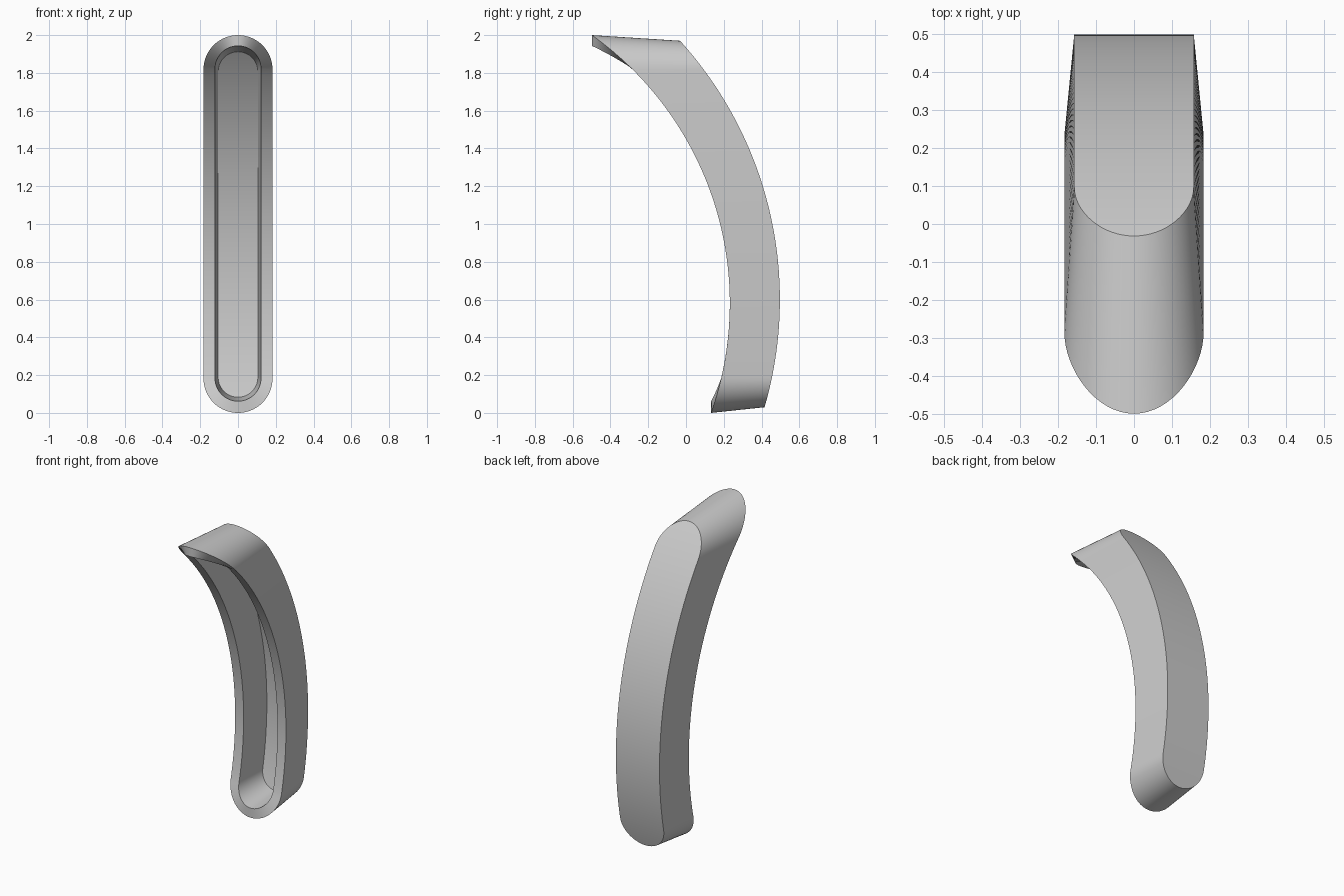
import bpy, bmesh
from math import sin, cos, pi, sqrt

if "Cube" in bpy.data.objects:
    bpy.data.objects.remove(bpy.data.objects["Cube"])

ARC, SIDE = 16, 48          # segments per quarter end arc / straight side


def front_y(z):             # concave front curve
    return 0.232 - (1.746 - sqrt(1.746 ** 2 - (z - 0.58) ** 2))


def back_y(z):              # convex back curve
    return 0.497 - (2.04 - sqrt(2.04 ** 2 - (z - 0.6) ** 2))


def half_stadium(r, z0, z1):
    """Right half of a stadium outline, bottom pole to top pole."""
    pts = [(r * sin(i / ARC * pi / 2), z0 + r - r * cos(i / ARC * pi / 2))
           for i in range(ARC + 1)]
    pts += [(r, z0 + r + (z1 - z0 - 2 * r) * i / SIDE) for i in range(1, SIDE)]
    pts += [(r * cos(i / ARC * pi / 2), z1 - r + r * sin(i / ARC * pi / 2))
            for i in range(ARC + 1)]
    return pts


bm = bmesh.new()
N = 2 * ARC + SIDE


def ring(outline, ys):
    """Closed loop of vertices: right half going up, left half going down."""
    right = [(x, y, z) for (x, z), y in zip(outline, ys)]
    left = [(-x, y, z) for x, y, z in right[-2:0:-1]]
    right[0] = (0, *right[0][1:])
    right[-1] = (0, *right[-1][1:])
    return [bm.verts.new(p) for p in right + left]


def bridge(a, b):
    n = len(a)
    for i in range(n):
        bm.faces.new((a[i], a[(i + 1) % n], b[(i + 1) % n], b[i]))


def cap(r):
    """Fill a loop with rows running left to right."""
    n = len(r)
    for i in range(N):
        vs = [r[i], r[i + 1], r[(n - i - 1) % n], r[(n - i) % n]]
        bm.faces.new(list(dict.fromkeys(vs)))


# outlines of the back, front rim and tapered pocket
back = half_stadium(0.157, 0.03, 1.97)
outer = half_stadium(0.183, 0.0, 2.0)
inner = half_stadium(0.122, 0.062, 1.943)
floor = half_stadium(0.105, 0.083, 1.912)
rim_y = [front_y(z) for x, z in outer]

loops = [ring(back, [back_y(z) for x, z in back]),
         ring(outer, rim_y),
         ring(inner, rim_y),
         ring(floor, [back_y(z) - 0.05 for x, z in floor])]
for a, b in zip(loops, loops[1:]):
    bridge(a, b)
cap(loops[0])
cap(loops[-1])
bmesh.ops.recalc_face_normals(bm, faces=bm.faces)

# curved handle shell
mesh = bpy.data.meshes.new("curved_handle")
bm.to_mesh(mesh)
bm.free()
handle = bpy.data.objects.new("curved_handle", mesh)
bpy.context.collection.objects.link(handle)
bpy.context.view_layer.objects.active = handle
handle.select_set(True)
bpy.ops.object.shade_smooth_by_angle(angle=0.5)
